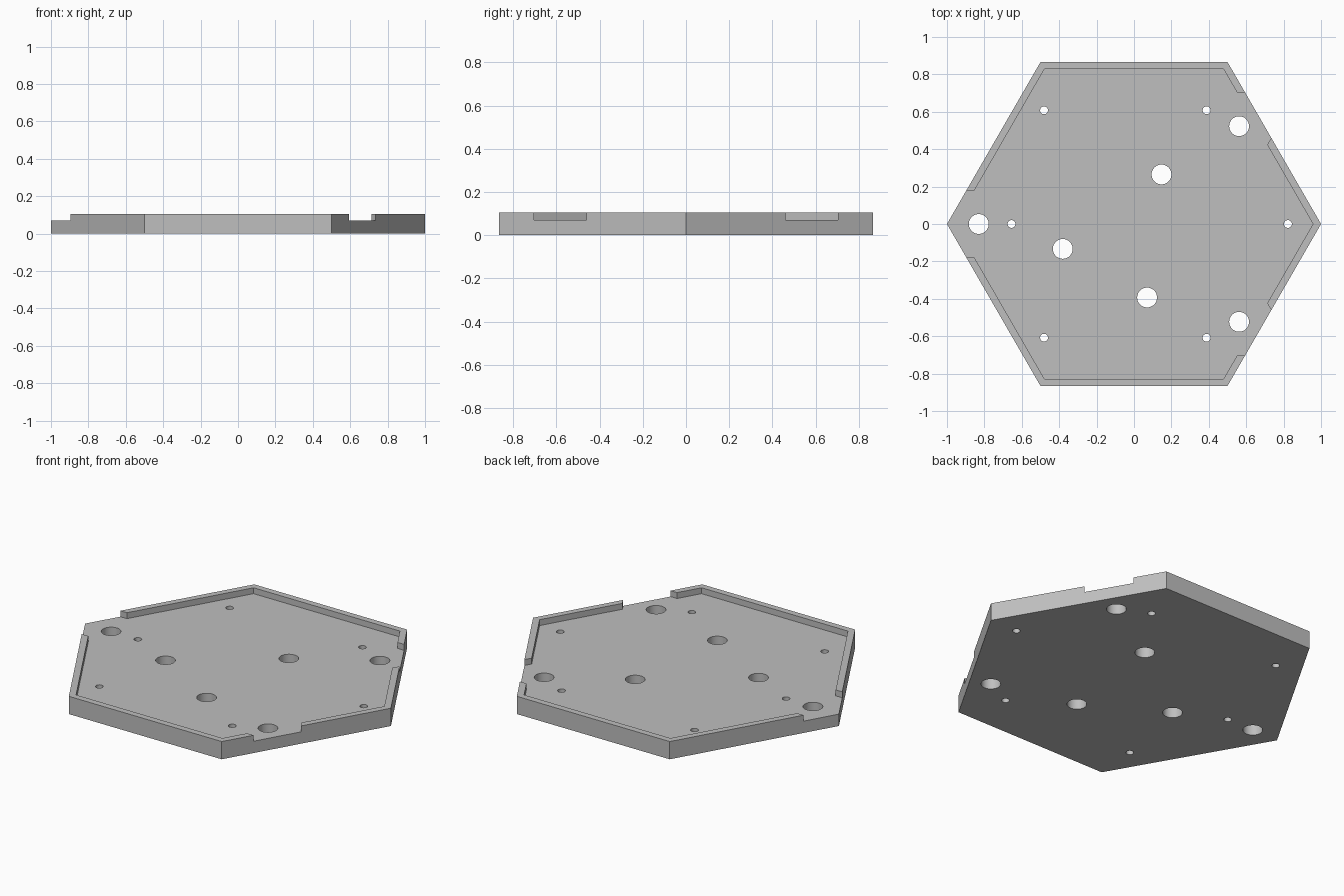
import bpy
from math import cos, sin, pi

if "Cube" in bpy.data.objects:
    bpy.data.objects.remove(bpy.data.objects["Cube"], do_unlink=True)

HEIGHT, FLOOR = 0.105, 0.07
OUTER, INNER, NOTCH = 1.0, 0.957, 0.208
BIG, SMALL = 0.053, 0.021

grey = bpy.data.materials.new("plain grey")
grey.use_nodes = True
colour = (0.52, 0.52, 0.52, 1)
grey.diffuse_color = colour
grey.node_tree.nodes["Principled BSDF"].inputs["Base Color"].default_value = colour


def prism(name, radius, z0, z1, x=0, y=0, sides=6):
    """Upright prism with its first corner on +x."""
    ring = [(x + radius * cos(2 * pi * i / sides), y + radius * sin(2 * pi * i / sides))
            for i in range(sides)]
    verts = [(a, b, z) for z in (z0, z1) for a, b in ring]
    faces = [tuple(reversed(range(sides))), tuple(range(sides, 2 * sides))]
    for i in range(sides):
        j = (i + 1) % sides
        faces.append((i, j, j + sides, i + sides))
    mesh = bpy.data.meshes.new(name)
    mesh.from_pydata(verts, [], faces)
    mesh.materials.append(grey)
    obj = bpy.data.objects.new(name, mesh)
    bpy.context.collection.objects.link(obj)
    return obj


def cut(body, cutter):
    cutter.hide_render = True
    mod = body.modifiers.new("cut", 'BOOLEAN')
    mod.operation = 'DIFFERENCE'
    mod.solver = 'EXACT'
    mod.object = cutter
    bpy.context.view_layer.objects.active = body
    bpy.ops.object.modifier_apply(modifier=mod.name)
    bpy.data.objects.remove(cutter, do_unlink=True)


# Tray body with a shallow pocket that leaves a thin rim
tray = prism("hexagonal_tray", OUTER, 0, HEIGHT)
cut(tray, prism("pocket_cutter", INNER, FLOOR, 0.3))

# Hexagonal gaps in the rim beside the three edge holes
edge_holes = [(-0.83, 0), (0.562, 0.523), (0.562, -0.523)]
for x, y in edge_holes:
    cut(tray, prism("rim_gap_cutter", NOTCH, FLOOR, 0.3, x, y))

# Large through holes
for x, y in edge_holes + [(0.147, 0.265), (-0.381, -0.133), (0.07, -0.393)]:
    cut(tray, prism("large_hole_cutter", BIG, -0.1, 0.4, x, y, 48))

# Small screw holes
small_holes = [(-0.655, 0), (0.823, 0)]
small_holes += [(x, y) for x in (-0.481, 0.388) for y in (-0.608, 0.608)]
for x, y in small_holes:
    cut(tray, prism("small_hole_cutter", SMALL, -0.1, 0.4, x, y, 32))

# Smooth hole walls, crisp tray edges
bpy.ops.object.select_all(action='DESELECT')
tray.select_set(True)
bpy.context.view_layer.objects.active = tray
bpy.ops.object.shade_smooth_by_angle(angle=pi / 6)
